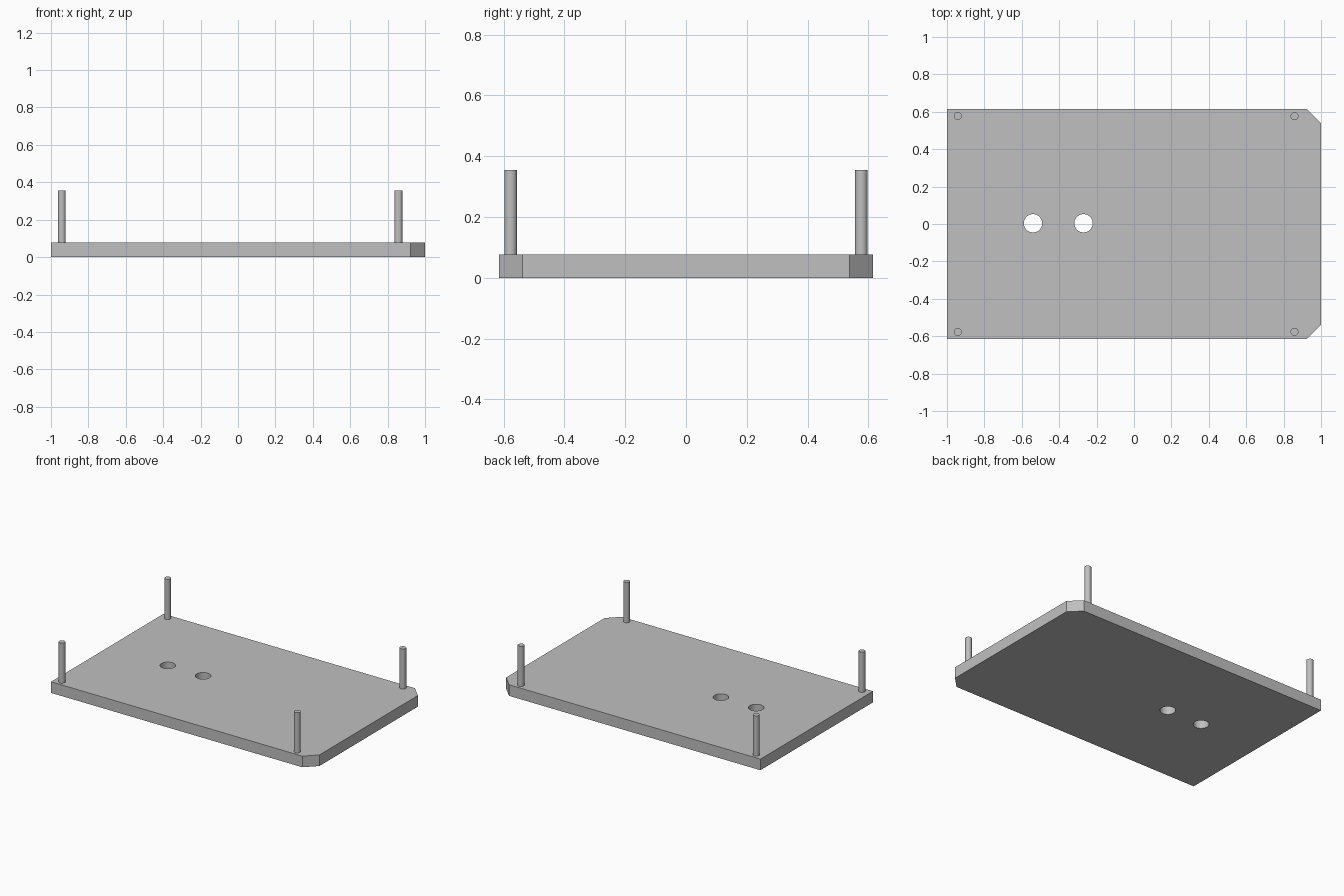
import bpy, bmesh, math

if "Cube" in bpy.data.objects:
    bpy.data.objects.remove(bpy.data.objects["Cube"])

W, D, T, C = 1.0, 0.615, 0.077, 0.077   # half width, half depth, thickness, corner cut
PEG_R, PEG_TOP = 0.021, 0.355
HOLE_R = 0.049

grey = bpy.data.materials.new("light grey")
grey.diffuse_color = (0.527, 0.527, 0.527, 1)
grey.use_nodes = True
grey.node_tree.nodes["Principled BSDF"].inputs["Base Color"].default_value = grey.diffuse_color


def cylinder(name, x, y, z0, z1, r, sides):
    bpy.ops.mesh.primitive_cylinder_add(vertices=sides, radius=r, depth=z1 - z0,
                                        location=(x, y, (z0 + z1) / 2))
    ob = bpy.context.object
    ob.name = name
    ob.data.materials.append(grey)
    bpy.ops.object.shade_smooth_by_angle(angle=math.radians(35))
    return ob


# Base plate: outline with the two right-hand corners cut off
outline = [(-W, -D), (W - C, -D), (W, -D + C), (W, D - C), (W - C, D), (-W, D)]
bm = bmesh.new()
face = bm.faces.new([bm.verts.new((x, y, 0)) for x, y in outline])
top = bmesh.ops.extrude_face_region(bm, geom=[face])
bmesh.ops.translate(bm, vec=(0, 0, T),
                    verts=[g for g in top["geom"] if isinstance(g, bmesh.types.BMVert)])
bmesh.ops.recalc_face_normals(bm, faces=bm.faces[:])
mesh = bpy.data.meshes.new("base_plate")
bm.to_mesh(mesh)
bm.free()
mesh.materials.append(grey)
plate = bpy.data.objects.new("base_plate", mesh)
bpy.context.collection.objects.link(plate)

# Two round through holes
for i, x in enumerate((-0.54, -0.27)):
    cutter = cylinder(f"hole_cutter_{i + 1}", x, 0.004, -0.1, T + 0.1, HOLE_R, 40)
    mod = plate.modifiers.new(f"hole_{i + 1}", "BOOLEAN")
    mod.operation = "DIFFERENCE"
    mod.solver = "EXACT"
    mod.object = cutter
    bpy.context.view_layer.objects.active = plate
    bpy.ops.object.modifier_apply(modifier=mod.name)
    bpy.data.objects.remove(cutter, do_unlink=True)

# Smooth hole walls, sharp plate edges
bpy.ops.object.select_all(action="DESELECT")
plate.select_set(True)
bpy.context.view_layer.objects.active = plate
bpy.ops.object.shade_smooth_by_angle(angle=math.radians(35))

# Four upright corner pegs
for xname, x in (("left", -0.942), ("right", 0.858)):
    for yname, y in (("front", -0.577), ("back", 0.577)):
        cylinder(f"peg_{yname}_{xname}", x, y, T, PEG_TOP, PEG_R, 32)
